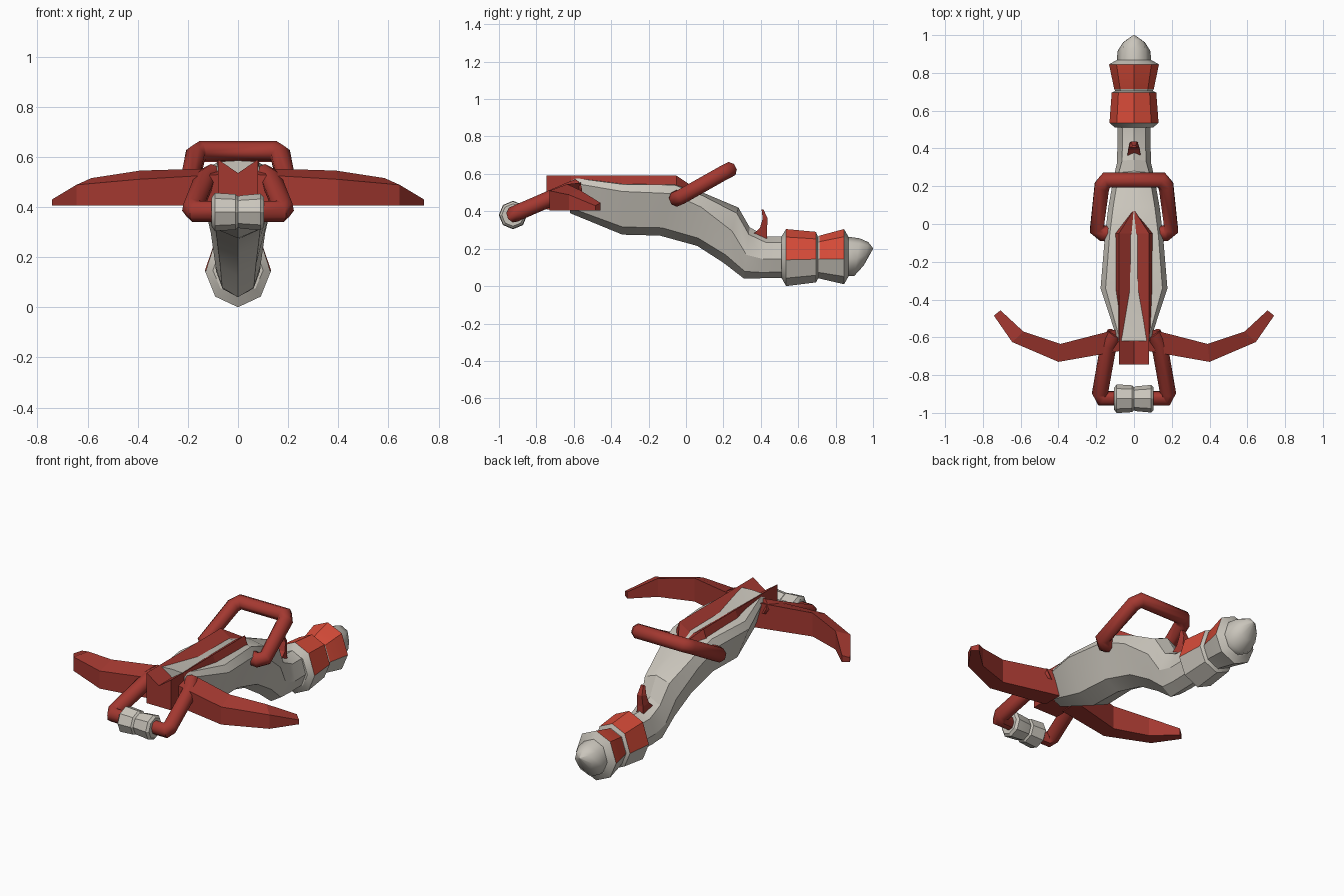
import bpy, bmesh, math
from mathutils import Vector

if "Cube" in bpy.data.objects:
    bpy.data.objects.remove(bpy.data.objects["Cube"])


def material(name, rgb):
    m = bpy.data.materials.new(name)
    m.diffuse_color = (*rgb, 1)
    m.use_nodes = True
    m.node_tree.nodes["Principled BSDF"].inputs["Base Color"].default_value = m.diffuse_color
    return m


GREY = material("warm grey", (0.59, 0.56, 0.50))
DARK = material("dark red", (0.37, 0.04, 0.03))
BRIGHT = material("bright red", (0.67, 0.07, 0.04))


def finish(ob, angle):
    bpy.ops.object.select_all(action='DESELECT')
    ob.select_set(True)
    bpy.context.view_layer.objects.active = ob
    if angle:
        bpy.ops.object.shade_smooth_by_angle(angle=math.radians(angle))
    return ob


def loft(name, rings, mats, rule=None, angle=30, mirror=False):
    """Skin a list of equal closed rings; rule(ring index, side index) picks the colour."""
    bm = bmesh.new()
    vs = [[bm.verts.new(p) for p in r] for r in rings]
    n = len(rings[0])
    for i in range(len(vs) - 1):
        for j in range(n):
            k = (j + 1) % n
            f = bm.faces.new((vs[i][j], vs[i][k], vs[i + 1][k], vs[i + 1][j]))
            f.material_index = rule(i, j) if rule else 0
    bm.faces.new(vs[0])
    bm.faces.new(vs[-1])
    if mirror:
        geo = bm.verts[:] + bm.edges[:] + bm.faces[:]
        bmesh.ops.mirror(bm, geom=geo, axis='X', merge_dist=-1)
    bmesh.ops.recalc_face_normals(bm, faces=bm.faces)
    me = bpy.data.meshes.new(name)
    bm.to_mesh(me)
    bm.free()
    for m in mats:
        me.materials.append(m)
    ob = bpy.data.objects.new(name, me)
    bpy.context.collection.objects.link(ob)
    return finish(ob, angle)


def section(yt, zt, yb, zb, w, k):
    """Eight-sided ring from top to keel; k=0 stock shape, k=1 round grip shape."""
    mix = lambda a, b: a + (b - a) * k
    half = [(mix(.85, .7), mix(.98, .86)), (1, mix(.84, .46)), (mix(.56, .7), mix(.15, .14))]
    pts = [(0, 1)] + half + [(0, 0)] + [(-x, t) for x, t in reversed(half)]
    return [(x * w, yb + (yt - yb) * t, zb + (zt - zb) * t) for x, t in pts]


def tube(name, pts, r):
    """Symmetric bent bar: pts run from the +x end to the middle bar."""
    path = pts + [(-x, y, z) for x, y, z in reversed(pts)]
    cu = bpy.data.curves.new(name, 'CURVE')
    cu.dimensions = '3D'
    cu.bevel_depth = r
    cu.bevel_resolution = 2
    cu.use_fill_caps = True
    sp = cu.splines.new('POLY')
    sp.points.add(len(path) - 1)
    for p, c in zip(sp.points, path):
        p.co = (*c, 1)
    cu.materials.append(DARK)
    ob = bpy.data.objects.new(name, cu)
    bpy.context.collection.objects.link(ob)
    finish(ob, 0)
    bpy.ops.object.convert(target='MESH')
    return finish(bpy.context.object, 50)


# Stock: faceted body dropping into the neck of the grip
loft("stock", [section(*s) for s in [
    (-.62, .585, -.62, .39, .085, 0),
    (-.34, .55, -.34, .275, .177, 0),
    (-.06, .55, -.14, .27, .155, .1),
    (.09, .50, .06, .215, .137, .3),
    (.28, .42, .20, .125, .108, .7),
    (.34, .315, .31, .04, .09, 1),
    (.43, .265, .40, .042, .088, 1),
    (.53, .265, .53, .045, .088, 1)]], [GREY])

# Grip collars: upper faces red on the two broad bands
collar = [(.51, .265, .045, .10), (.535, .305, 0, .13), (.695, .29, .02, .118),
          (.705, .265, .04, .10), (.715, .27, .04, .105), (.845, .305, .01, .132),
          (.868, .265, .05, .092)]
loft("grip_collars", [section(y, zt, y, zb, w, 1) for y, zt, zb, w in collar],
     [GREY, BRIGHT], lambda i, j: int(i in (1, 4) and j in (0, 1, 6, 7)))

# Rounded grip end
loft("grip_end", [section(*s, 1) for s in [
    (.86, .265, .86, .055, .09), (.93, .255, .90, .055, .088),
    (.975, .235, .95, .11, .058), (1.0, .203, .998, .195, .006)]], [GREY], angle=50)

# Rail with V groove and front block
rail = [(-.745, .08, .08, .59, .535, .41), (-.62, .08, .08, .59, .535, .41),
        (-.615, .08, .085, .59, .535, .50), (-.35, .08, .105, .59, .535, .52),
        (-.05, .08, .105, .59, .537, .52), (.07, .004, .004, .51, .505, .49)]
loft("bolt_rail", [[(-wt, y, zt), (0, y, zg), (wt, y, zt), (wb, y, zb), (-wb, y, zb)]
                   for y, wt, wb, zt, zg, zb in rail], [DARK], angle=0)

# Bow limbs, mirrored
limb = [(.06, -.67, .06, -.55, .53, .555), (.4, -.73, .39, -.635, .51, .545),
        (.645, -.625, .585, -.57, .488, .515), (.742, -.485, .707, -.457, .43, .445)]
loft("bow_limbs", [[(xo, yo, .405), (xo, yo, zf), (xi, yi, zk), (xi, yi, .405)]
                   for xo, yo, xi, yi, zf, zk in limb], [DARK], angle=0, mirror=True)

# Trigger horn
horn = [(.345, .265, .435, .245, .035), (.395, .31, .432, .295, .032),
        (.41, .36, .437, .36, .026), (.404, .41, .415, .408, .014)]
loft("trigger_horn", [[(-w, a, b), (w, a, b), (w * .6, c, d), (-w * .6, c, d)]
                      for a, b, c, d, w in horn], [DARK], angle=0)

# Rear carrying handle and front stirrup
tube("rear_handle", [(.10, -.05, .475), (.165, -.05, .467), (.197, -.025, .478),
                     (.170, .20, .605), (.145, .233, .622)], .043)
tube("front_stirrup", [(.10, -.58, .53), (.135, -.64, .505), (.180, -.895, .395),
                       (.168, -.923, .382)], .044)

# Stirrup roller, eight-sided with a waist
roller = [(-.105, .058), (-.092, .076), (-.01, .071), (0, .062), (.012, .066),
          (.09, .073), (.103, .06)]
loft("stirrup_roller", [[(x, -.925 + r * math.cos(a), .38 + r * math.sin(a))
                         for a in [math.tau * k / 8 for k in range(8)]]
                        for x, r in roller], [GREY])
